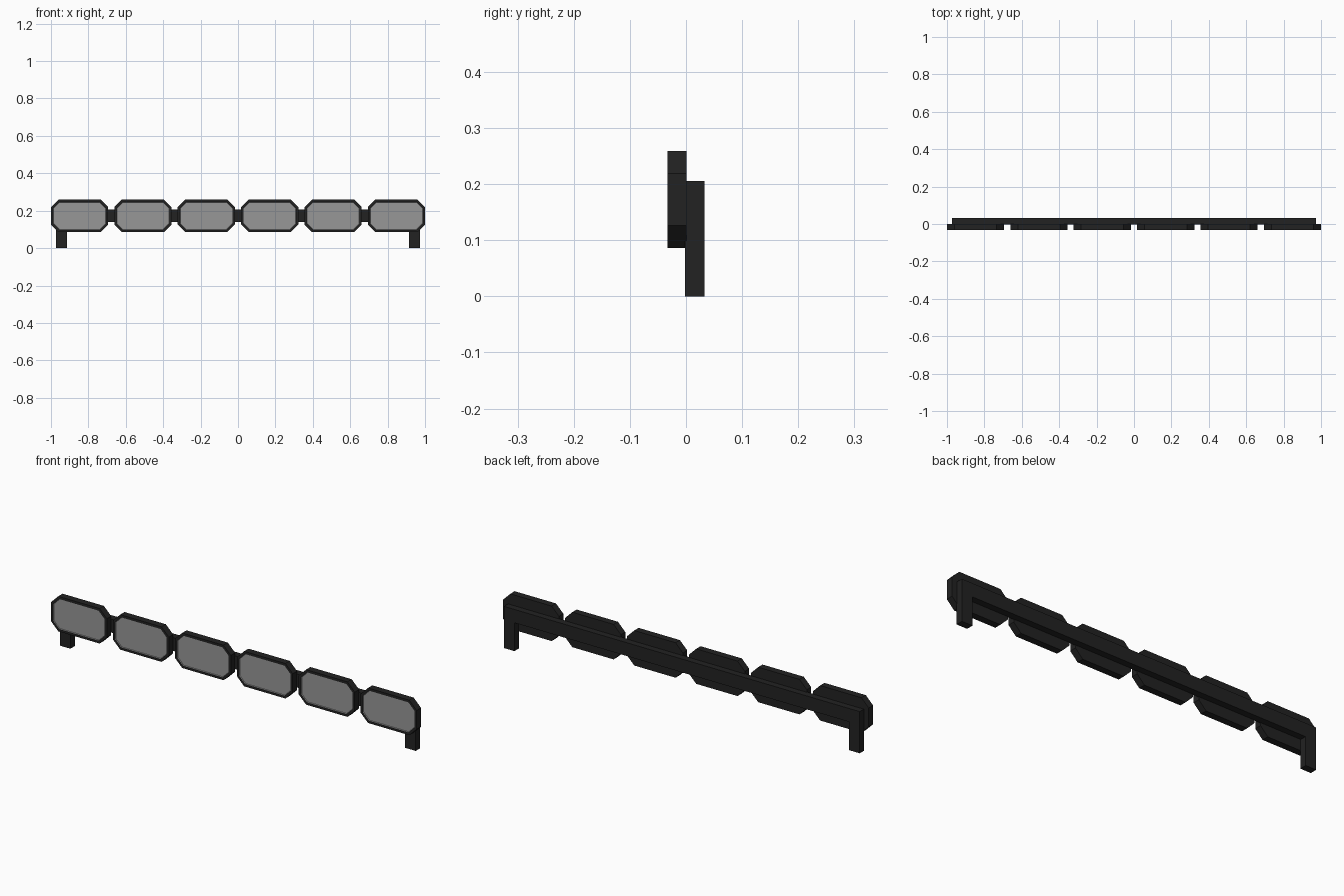
import bpy, bmesh
from mathutils import Vector

cube = bpy.data.objects.get("Cube")
if cube:
    bpy.data.objects.remove(cube, do_unlink=True)


def make_material(name, color, roughness):
    mat = bpy.data.materials.new(name)
    mat.use_nodes = True
    mat.diffuse_color = color
    bsdf = mat.node_tree.nodes["Principled BSDF"]
    bsdf.inputs["Base Color"].default_value = color
    bsdf.inputs["Roughness"].default_value = roughness
    return mat


black = make_material("black_plastic", (0.016, 0.016, 0.016, 1), 0.6)
grey = make_material("grey_lens", (0.31, 0.31, 0.31, 1), 0.5)


def extrude_profile(points, y_front, y_back):
    """Extrude an (x, z) outline along y; returns the bmesh and its front face."""
    bm = bmesh.new()
    front = bm.faces.new([bm.verts.new((x, y_front, z)) for x, z in points])
    back = bmesh.ops.extrude_face_region(bm, geom=[front], use_keep_orig=True)["geom"]
    verts = [g for g in back if isinstance(g, bmesh.types.BMVert)]
    bmesh.ops.translate(bm, verts=verts, vec=(0, y_back - y_front, 0))
    bmesh.ops.recalc_face_normals(bm, faces=bm.faces)
    front = min(bm.faces, key=lambda f: f.calc_center_median().y)
    return bm, front


def finish(bm, name, materials, location=(0, 0, 0)):
    mesh = bpy.data.meshes.new(name)
    bm.to_mesh(mesh)
    bm.free()
    for mat in materials:
        mesh.materials.append(mat)
    obj = bpy.data.objects.new(name, mesh)
    obj.location = location
    bpy.context.collection.objects.link(obj)
    return obj


# Mounting bracket: a long bar with a leg at each end, cut as one outline
half, leg, top, under = 0.973, 0.058, 0.206, 0.14
right_side = [(half - leg, under), (half - leg, 0), (half, 0), (half, top)]
outline = right_side + [(-x, z) for x, z in reversed(right_side)]
bm, _ = extrude_profile(outline, -0.002, 0.033)
finish(bm, "mounting_bracket", [black])

# Lamps: chamfered boxes with a recessed lens
COUNT, WIDTH, HEIGHT, CUT = 6, 0.306, 0.173, 0.04
pitch = (2 - WIDTH) / (COUNT - 1)
w, h = WIDTH / 2, HEIGHT / 2
corner = [(w, h - CUT), (w - CUT, h)]
upper = corner + [(-x, z) for x, z in reversed(corner)]
octagon = upper + [(-x, -z) for x, z in upper]

for i in range(COUNT):
    bm, front = extrude_profile(octagon, -0.033, 0.001)
    bmesh.ops.inset_region(bm, faces=[front], thickness=0.013)
    walls = bmesh.ops.inset_region(bm, faces=[front], thickness=0.002)["faces"]
    bmesh.ops.translate(bm, verts=front.verts, vec=Vector((0, 0.004, 0)))
    for face in [front] + walls:
        face.material_index = 1
    finish(bm, f"lamp_{i + 1}", [black, grey],
           (-1 + w + i * pitch, 0, 0.086 + h))
